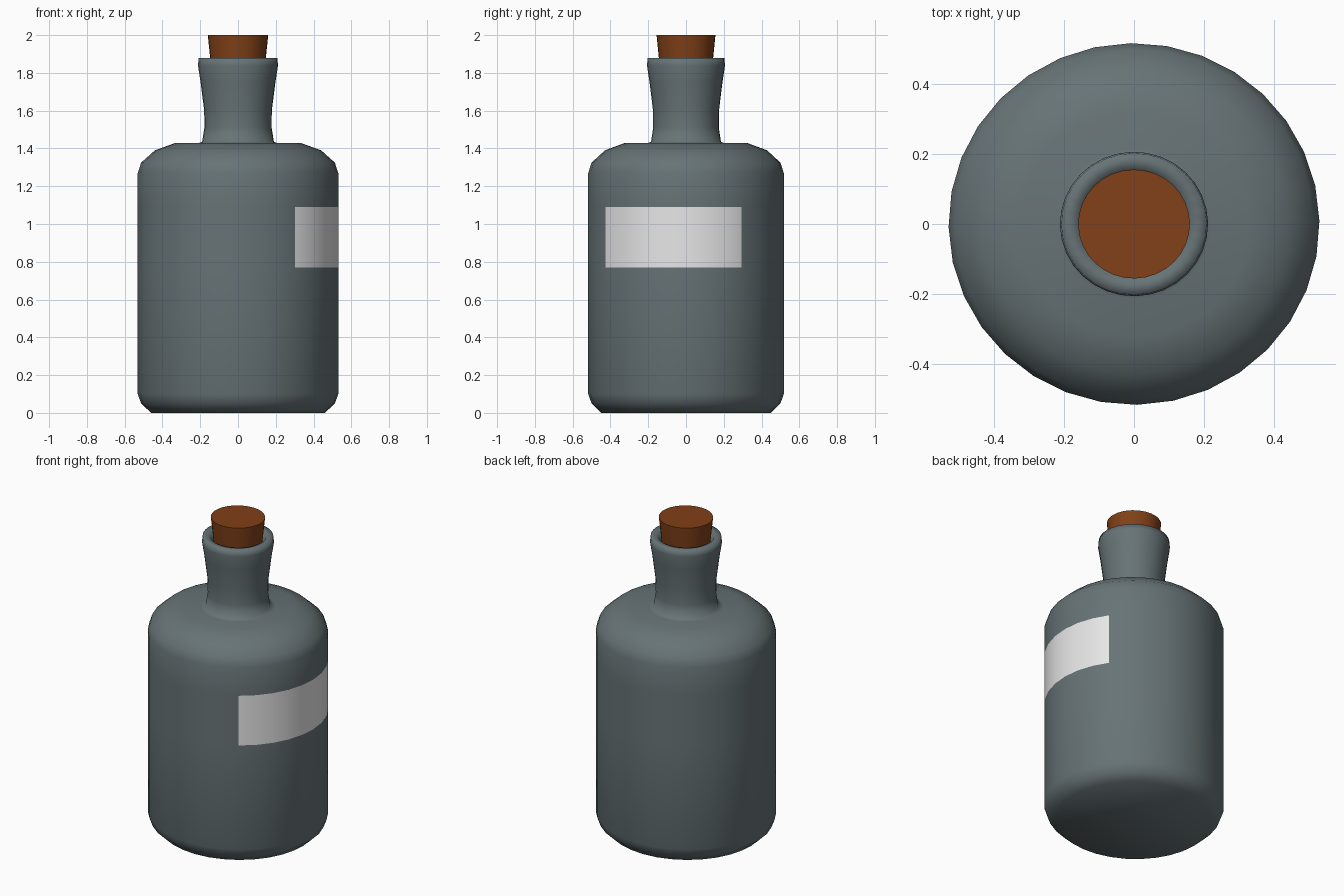
import bpy, bmesh, math

cube = bpy.data.objects.get("Cube")
if cube:
    bpy.data.objects.remove(cube, do_unlink=True)

SIDES = 32
TURN = math.radians(1)      # slight twist of the facets
DEPTH = 0.975               # depth relative to width


def material(name, rgb):
    m = bpy.data.materials.new(name)
    m.use_nodes = True
    m.diffuse_color = (*rgb, 1)
    bsdf = next(n for n in m.node_tree.nodes if n.type == 'BSDF_PRINCIPLED')
    bsdf.inputs["Base Color"].default_value = (*rgb, 1)
    bsdf.inputs["Roughness"].default_value = 0.6
    return m


def lathe(name, profile, mats):
    """Revolve (radius, height) points about z and cap both ends."""
    bm = bmesh.new()
    rings = []
    for r, z in profile:
        ring = []
        for i in range(SIDES):
            a = TURN + math.tau * i / SIDES
            ring.append(bm.verts.new((r * math.cos(a), DEPTH * r * math.sin(a), z)))
        rings.append(ring)
    for low, high in zip(rings, rings[1:]):
        for i in range(SIDES):
            j = (i + 1) % SIDES
            bm.faces.new((low[i], low[j], high[j], high[i]))
    bm.faces.new(rings[0][::-1])
    bm.faces.new(rings[-1])
    mesh = bpy.data.meshes.new(name)
    bm.to_mesh(mesh)
    bm.free()
    for m in mats:
        mesh.materials.append(m)
    obj = bpy.data.objects.new(name, mesh)
    bpy.context.collection.objects.link(obj)
    return obj


def shade(obj, degrees):
    bpy.ops.object.select_all(action='DESELECT')
    obj.select_set(True)
    bpy.context.view_layer.objects.active = obj
    bpy.ops.object.shade_smooth_by_angle(angle=math.radians(degrees))


glass = material("slate_glass", (0.135, 0.172, 0.182))
paper = material("label_paper", (0.8, 0.8, 0.8))
cork = material("brown_cork", (0.22, 0.052, 0.009))

# Bottle: base, straight wall with label rings, shoulder, flared neck, lip
LABEL_LOW, LABEL_HIGH = 0.77, 1.09
bottle = lathe("bottle", [
    (0.46, 0), (0.513, 0.05), (0.531, 0.1),
    (0.531, LABEL_LOW), (0.531, LABEL_HIGH), (0.531, 1.27),
    (0.513, 1.325), (0.44, 1.39), (0.33, 1.43), (0.22, 1.425),
    (0.19, 1.435), (0.178, 1.51), (0.179, 1.6), (0.198, 1.75),
    (0.212, 1.84), (0.208, 1.88), (0.165, 1.875), (0.145, 1.84), (0.14, 1.78),
], [glass, paper])

# Label: wall faces wrapped around the left side
for face in bottle.data.polygons:
    c = face.center
    angle = math.degrees(math.atan2(c.y / DEPTH, c.x))
    if LABEL_LOW < c.z < LABEL_HIGH and -55 < angle < 34:
        face.material_index = 1
shade(bottle, 100)

# Tapered stopper
stopper = lathe("stopper", [(0.138, 1.79), (0.16, 2)], [cork])
shade(stopper, 40)
